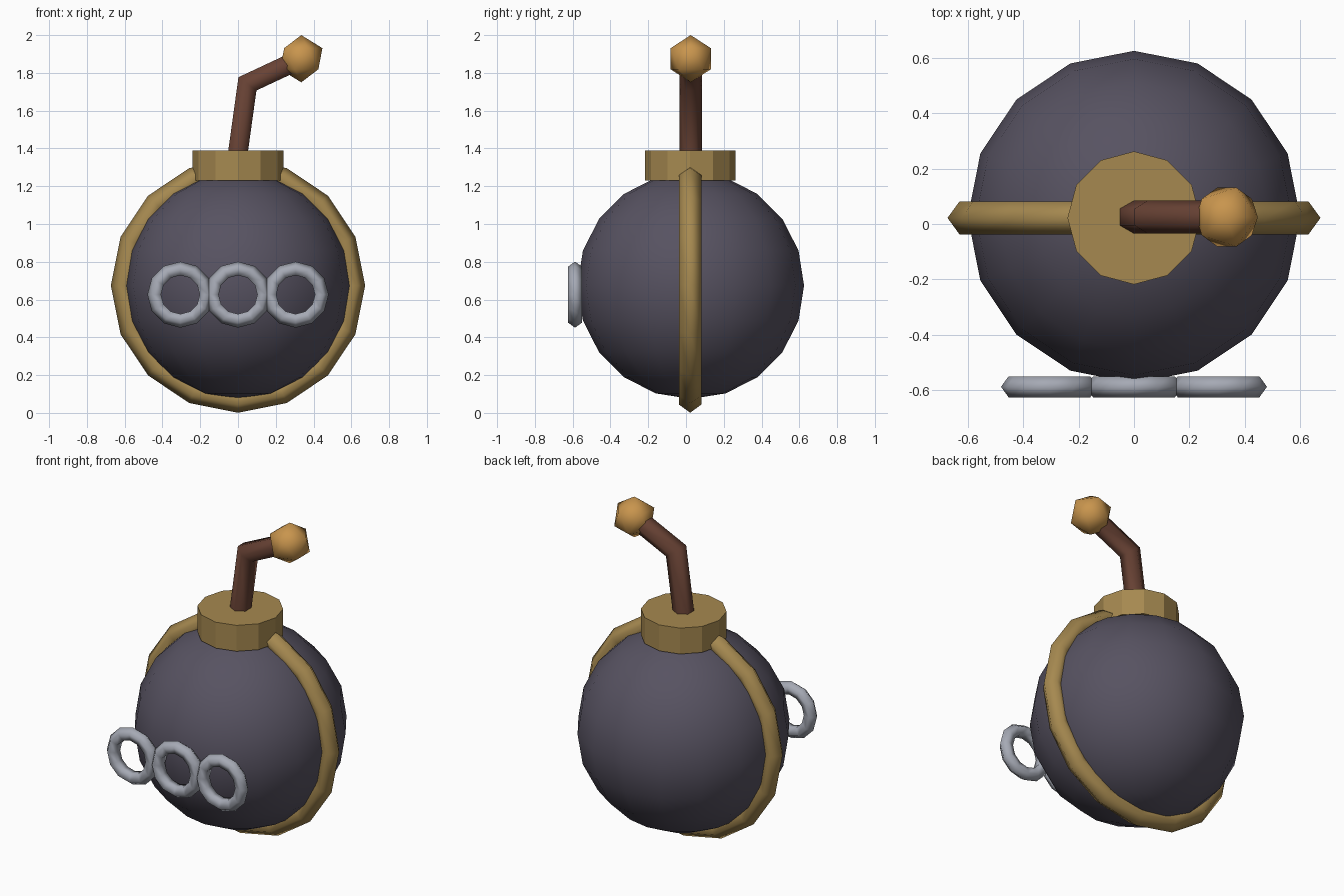
import bpy, bmesh
from math import pi, sin, cos
from mathutils import Vector

if "Cube" in bpy.data.objects:
    bpy.data.objects.remove(bpy.data.objects["Cube"])

Y0 = 0.025      # depth of the bomb's axis
ZC = 0.674      # height of the body centre


def material(name, rgb):
    m = bpy.data.materials.new(name)
    m.diffuse_color = (*rgb, 1)
    m.use_nodes = True
    m.node_tree.nodes["Principled BSDF"].inputs["Base Color"].default_value = m.diffuse_color
    return m


iron = material("dark_iron", (0.095, 0.085, 0.12))
brass = material("brass", (0.38, 0.25, 0.08))
cord = material("cord", (0.14, 0.055, 0.035))
glow = material("ember", (0.58, 0.30, 0.075))
steel = material("steel", (0.38, 0.40, 0.46))


def finish(name, mat, smooth=True):
    ob = bpy.context.object
    ob.name = name
    ob.data.materials.append(mat)
    if smooth:
        bpy.ops.object.shade_smooth()
    return ob


def upright_ring(name, mat, loc, major, minor, segs):
    bpy.ops.mesh.primitive_torus_add(location=loc, rotation=(pi / 2, 0, 0),
                                     major_radius=major, minor_radius=minor,
                                     major_segments=segs, minor_segments=5)
    return finish(name, mat)


def tube(name, mat, path, radius, sides):
    """Sweep a polygon along a path in the XZ plane, mitred at the bends."""
    pts = [Vector(p) for p in path]
    dirs = [(b - a).normalized() for a, b in zip(pts, pts[1:])]
    side = Vector((0, 1, 0))
    bm = bmesh.new()
    rings = []
    for i, p in enumerate(pts):
        d0, d1 = dirs[max(i - 1, 0)], dirs[min(i, len(dirs) - 1)]
        t = (d0 + d1).normalized()
        across = side.cross(t) / t.dot(d0)
        rings.append([bm.verts.new(p + radius * (cos(a) * side + sin(a) * across))
                      for a in (2 * pi * k / sides for k in range(sides))])
    for r, s in zip(rings, rings[1:]):
        for k in range(sides):
            n = (k + 1) % sides
            bm.faces.new((r[k], r[n], s[n], s[k]))
    bm.faces.new(rings[0])
    bm.faces.new(rings[-1])
    bmesh.ops.recalc_face_normals(bm, faces=bm.faces)
    me = bpy.data.meshes.new(name)
    bm.to_mesh(me)
    bm.free()
    ob = bpy.data.objects.new(name, me)
    bpy.context.collection.objects.link(ob)
    bpy.ops.object.select_all(action='DESELECT')
    bpy.context.view_layer.objects.active = ob
    ob.select_set(True)
    finish(name, mat, False)
    bpy.ops.object.shade_smooth_by_angle(angle=1.1)


# Round body
bpy.ops.mesh.primitive_uv_sphere_add(segments=16, ring_count=10, radius=0.6,
                                     location=(0, Y0, ZC))
finish("body", iron)

# Brass band around the body
upright_ring("band", brass, (0, Y0 - 0.003, ZC), 0.61, 0.063, 16)

# Cap on top
bpy.ops.mesh.primitive_cylinder_add(vertices=12, radius=0.24, depth=0.16,
                                    location=(0, Y0 - 0.003, 1.31))
finish("cap", brass, False)

# Bent fuse and its glowing tip
tube("fuse", cord, [(-0.003, Y0, 1.36), (0.05, Y0, 1.742), (0.33, Y0, 1.873)], 0.06, 6)
bpy.ops.mesh.primitive_ico_sphere_add(subdivisions=1, radius=0.125,
                                      location=(0.335, Y0, 1.875))
finish("fuse_tip", glow)

# Row of three chain links on the front
for i in (-1, 0, 1):
    upright_ring(f"chain_link_{i + 2}", steel, (i * 0.305, -0.5875, 0.626),
                 0.135, 0.04, 12)
